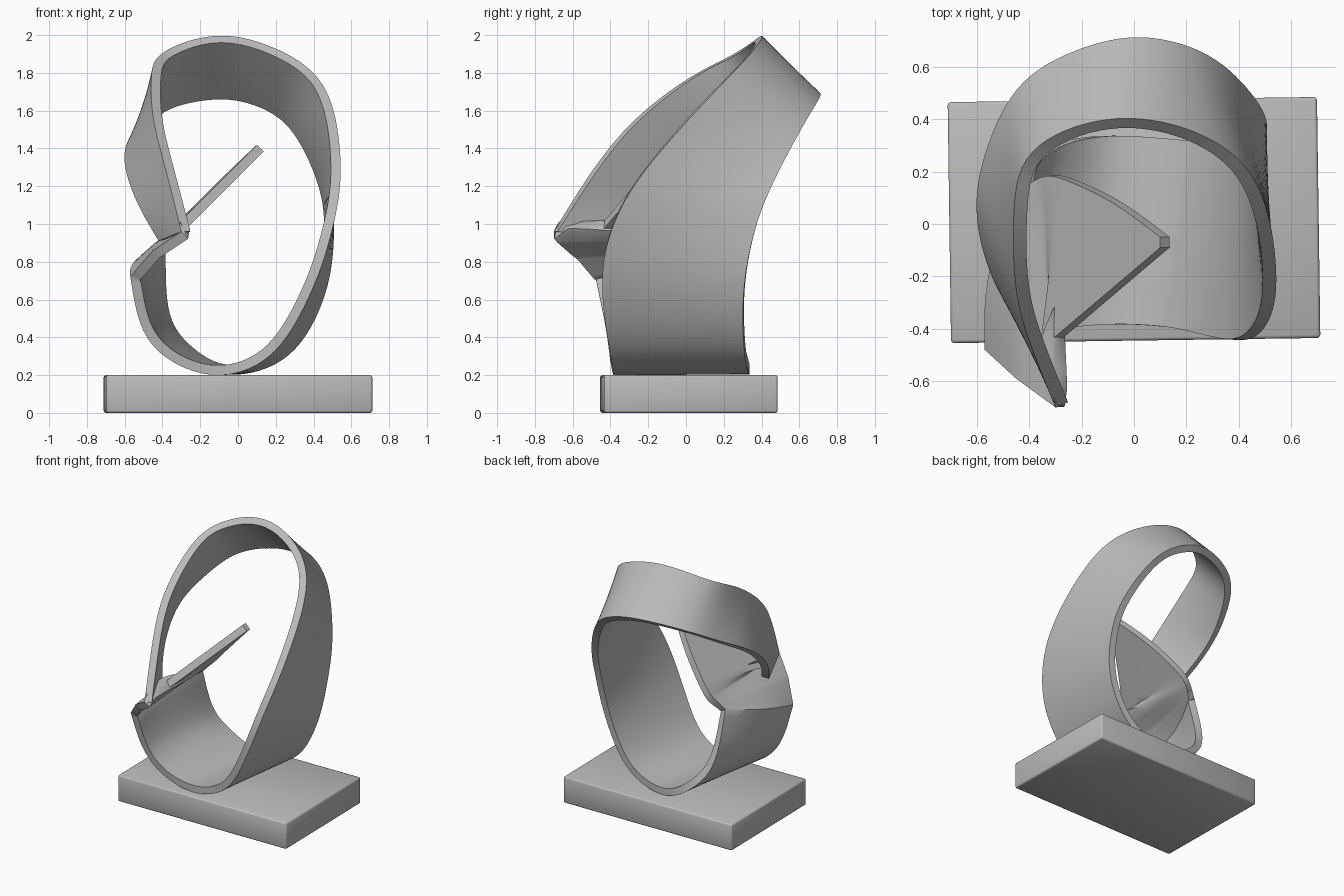
import bpy
import bmesh
from math import pi, radians, sin
from mathutils import Vector

cube = bpy.data.objects.get("Cube")
if cube:
    bpy.data.objects.remove(cube, do_unlink=True)

# One flat grey for the whole sculpture
grey = bpy.data.materials.new("stone_grey")
grey.use_nodes = True
tone = (0.5, 0.5, 0.5, 1)
grey.diffuse_color = tone
grey.node_tree.nodes["Principled BSDF"].inputs["Base Color"].default_value = tone

ACROSS = 12
STEPS = 8


def make_object(name, bm):
    mesh = bpy.data.meshes.new(name)
    bm.to_mesh(mesh)
    bm.free()
    mesh.materials.append(grey)
    obj = bpy.data.objects.new(name, mesh)
    bpy.context.collection.objects.link(obj)
    return obj


def smooth_path(points, steps):
    """Sample a smooth path through the points, then relax small kinks."""
    pts = [Vector(p) for p in points]
    pts = [pts[0] * 2 - pts[1]] + pts + [pts[-1] * 2 - pts[-2]]
    out = []
    for a, b, c, d in zip(pts, pts[1:], pts[2:], pts[3:]):
        for i in range(steps):
            t = i / steps
            out.append(b + (c - a) * t / 2 + (a * 2 - b * 5 + c * 4 - d) * t * t / 2
                       + (b * 3 - a - c * 3 + d) * t ** 3 / 2)
    out.append(pts[-2])
    for _ in range(14):
        middle = [(a + b * 2 + c) / 4 for a, b, c in zip(out, out[1:], out[2:])]
        out = [out[0]] + middle + [out[-1]]
    return out


def straight_path(points, steps):
    """Sample a path with sharp corners."""
    pts = [Vector(p) for p in points]
    out = [a.lerp(b, i / steps) for a, b in zip(pts, pts[1:]) for i in range(steps)]
    return out + [pts[-1]]


def finish(obj, angle):
    """Apply the modifiers, then smooth all but the sharp edges."""
    bpy.ops.object.select_all(action="DESELECT")
    obj.select_set(True)
    bpy.context.view_layer.objects.active = obj
    for mod in list(obj.modifiers):
        bpy.ops.object.modifier_apply(modifier=mod.name)
    bpy.ops.object.shade_smooth_by_angle(angle=radians(angle))


# Pedestal: a slightly turned slab
bm = bmesh.new()
bmesh.ops.create_cube(bm, size=1)
for v in bm.verts:
    v.co = Vector((v.co.x * 1.41, v.co.y * 0.92, v.co.z * 0.2))
pedestal = make_object("pedestal", bm)
pedestal.location = (0, 0.015, 0.1)
pedestal.rotation_euler.z = radians(0.8)
bevel = pedestal.modifiers.new("soft_edges", "BEVEL")
bevel.width = 0.012
bevel.segments = 2
finish(pedestal, 50)

# Loop edges, from the crease under the left side, around and over to the joint
loop_front = [(-.57, -.48, .72), (-.51, -.42, .43), (-.34, -.4, .26), (-.08, -.38, .19),
              (.2, -.4, .31), (.4, -.45, .66), (.5, -.4, .97), (.55, -.22, 1.29),
              (.48, .17, 1.72), (.23, .36, 1.92), (-.1, .41, 2.01), (-.41, .28, 1.91),
              (-.46, .02, 1.78), (-.45, -.28, 1.55), (-.38, -.5, 1.28), (-.3, -.7, .96)]
loop_back = [(-.43, .14, .88), (-.42, .25, .5), (-.27, .32, .3), (-.05, .34, .19),
             (.28, .31, .29), (.47, .3, .63), (.51, .36, .96), (.48, .46, 1.22),
             (.32, .63, 1.54), (.1, .71, 1.67), (-.12, .7, 1.7), (-.41, .57, 1.64),
             (-.55, .33, 1.5), (-.61, .06, 1.35), (-.54, -.22, 1.12), (-.42, -.4, .91)]

# Pointed flap edges, from the same crease to the free tip
flap_front = [(-.57, -.48, .72), (-.45, -.59, .86), (-.3, -.7, .96),
              (-.36, -.48, .96), (-.1, -.26, 1.22), (.1, -.09, 1.42)]
flap_back = [(-.43, .14, .88), (-.39, .16, .93), (-.35, .18, .97),
             (-.29, .18, 1.04), (-.09, .09, 1.24), (.1, -.05, 1.42)]

flap = list(zip(straight_path(flap_front, STEPS), smooth_path(flap_back, STEPS)))
loop = list(zip(smooth_path(loop_front, STEPS), smooth_path(loop_back, STEPS)))
rows = flap[::-1] + loop[1:]
crease = len(flap) - 1

# Ribbon: one continuous band, bowed outwards beside the crease
bm = bmesh.new()
grid = []
for n, (front, back) in enumerate(rows):
    bow = 0.05 * max(0, 1 - abs(n - crease) / (2 * STEPS))
    grid.append([])
    for i in range(ACROSS + 1):
        t = i / ACROSS
        grid[-1].append(bm.verts.new(front.lerp(back, t) - Vector((bow * sin(pi * t), 0, 0))))
for r, s in zip(grid, grid[1:]):
    for i in range(ACROSS):
        bm.faces.new((r[i], s[i], s[i + 1], r[i + 1]))
bm.normal_update()
# The lowest faces rest on the pedestal, so their outside must point down
lowest = min(bm.faces, key=lambda f: f.calc_center_median().z)
if lowest.normal.z > 0:
    bmesh.ops.reverse_faces(bm, faces=bm.faces[:])
ribbon = make_object("ribbon", bm)
shell = ribbon.modifiers.new("thickness", "SOLIDIFY")
shell.thickness = 0.052
shell.offset = -1
finish(ribbon, 40)
